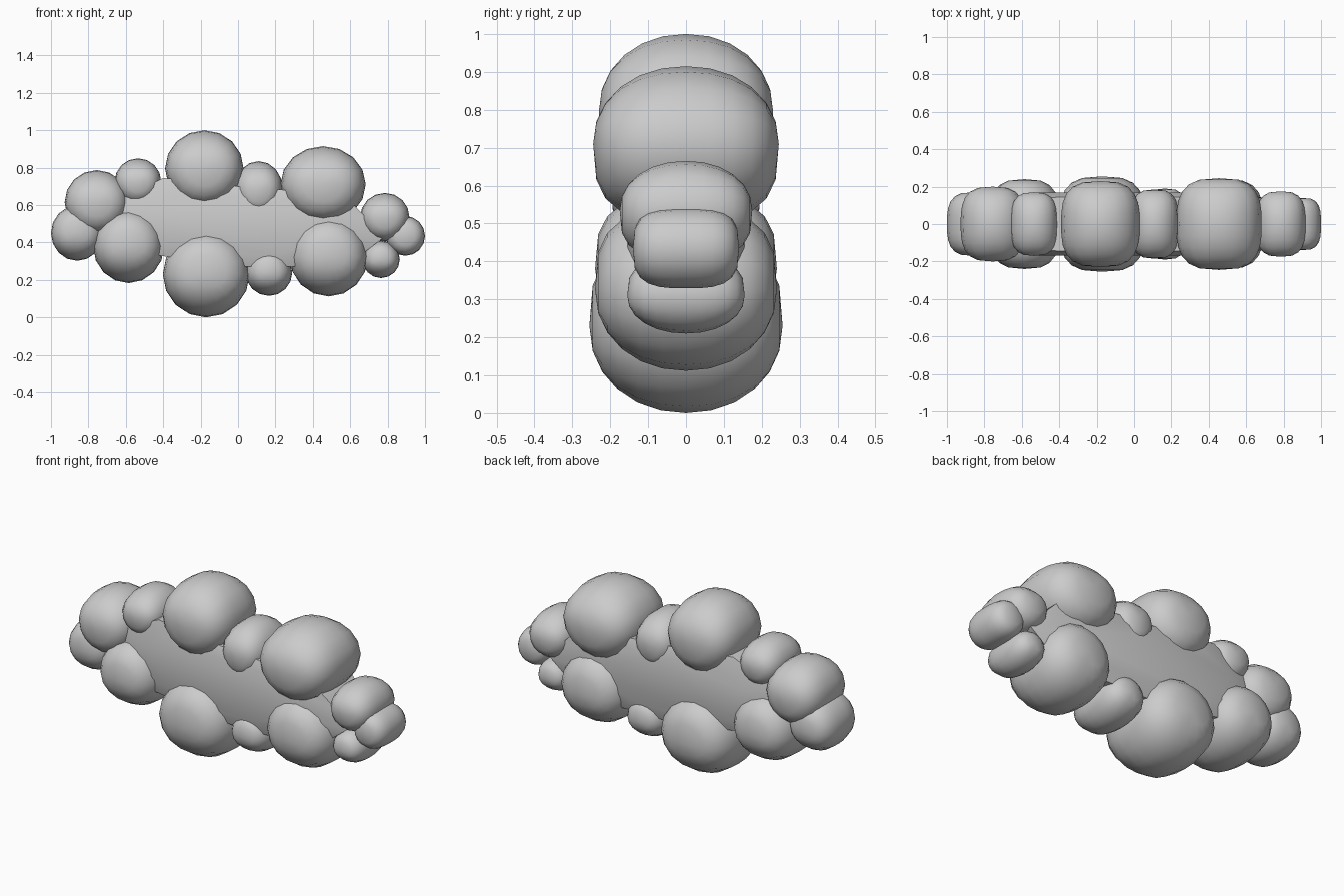
import bpy, bmesh
from math import sin, cos, pi

if "Cube" in bpy.data.objects:
    bpy.data.objects.remove(bpy.data.objects["Cube"])


def finish(name, bm, angle):
    bmesh.ops.recalc_face_normals(bm, faces=bm.faces)
    me = bpy.data.meshes.new(name)
    bm.to_mesh(me)
    bm.free()
    ob = bpy.data.objects.new(name, me)
    bpy.context.collection.objects.link(ob)
    bpy.ops.object.select_all(action='DESELECT')
    ob.select_set(True)
    bpy.context.view_layer.objects.active = ob
    bpy.ops.object.shade_smooth_by_angle(angle=angle)
    return ob


def puff(name, x, z, rx, rz, d, nz=2.1, nx=3.0, segs=16, rings=12):
    """Puff that is round from the front, domed outwards and boxy inwards."""
    bm = bmesh.new()
    out = 1 if z > 0.5 else -1
    loops = []
    for i in range(1, rings):
        t = -pi / 2 + pi * i / rings
        s = abs(sin(t))
        loop = []
        for k in range(segs):
            a = 2 * pi * k / segs
            w = max(0, out * sin(a)) ** 2        # 1 on the outer side
            n = nx + (nz - nx) * w
            p = (1 - s ** n) ** (1 / n)
            loop.append(bm.verts.new((x + rx * p * cos(a), d * sin(t), z + rz * p * sin(a))))
        loops.append(loop)
    for a, b in zip(loops, loops[1:]):
        for k in range(segs):
            j = (k + 1) % segs
            bm.faces.new((a[k], a[j], b[j], b[k]))
    for loop, y in ((loops[0], -d), (loops[-1], d)):
        pole = bm.verts.new((x, y, z))
        for k in range(segs):
            bm.faces.new((loop[k], loop[(k + 1) % segs], pole))
    return finish(name, bm, 1.0)


# Puffs: x, z, x radius, z radius, half depth
puffs = [
    (-0.18, 0.795, 0.21, 0.205, 0.23),
    (0.455, 0.71, 0.228, 0.205, 0.245),
    (0.11, 0.685, 0.13, 0.15, 0.185),
    (-0.535, 0.725, 0.125, 0.125, 0.17),
    (-0.755, 0.615, 0.172, 0.172, 0.20),
    (-0.86, 0.45, 0.14, 0.148, 0.17),
    (-0.585, 0.38, 0.19, 0.197, 0.24),
    (-0.17, 0.23, 0.232, 0.23, 0.255),
    (0.165, 0.24, 0.125, 0.125, 0.19),
    (0.485, 0.325, 0.21, 0.213, 0.24),
    (0.765, 0.31, 0.10, 0.10, 0.155),
    (0.785, 0.535, 0.132, 0.13, 0.175),
]
for i, p in enumerate(puffs):
    puff("cloud_puff_%02d" % (i + 1), *p)
puff("cloud_tip", 0.895, 0.435, 0.105, 0.106, 0.14, nz=3.2, nx=3.2)

# Core slab that fills the middle of the cloud
outline = [(-0.72, 0.45), (-0.42, 0.33), (0.0, 0.27), (0.3, 0.27), (0.68, 0.35),
           (0.77, 0.42), (0.70, 0.52), (0.6, 0.62), (0.26, 0.68), (0.0, 0.70),
           (-0.40, 0.745), (-0.65, 0.62)]
bm = bmesh.new()
rows = [[bm.verts.new((px, y * (0.145 if abs(px) < 0.62 else 0.12), pz))
         for px, pz in outline] for y in (-1, 1)]
for row, side in zip(rows, (-1, 1)):
    # Raised inner ring gives the face a soft dome
    ring = [bm.verts.new((v.co.x * 0.75, side * 0.168, 0.5 + (v.co.z - 0.5) * 0.7))
            for v in row]
    for k in range(len(row)):
        j = (k + 1) % len(row)
        bm.faces.new((row[k], row[j], ring[j], ring[k]))
    bm.faces.new(ring)
for k in range(len(outline)):
    j = (k + 1) % len(outline)
    bm.faces.new((rows[0][k], rows[0][j], rows[1][j], rows[1][k]))
finish("cloud_core", bm, 0.9)
